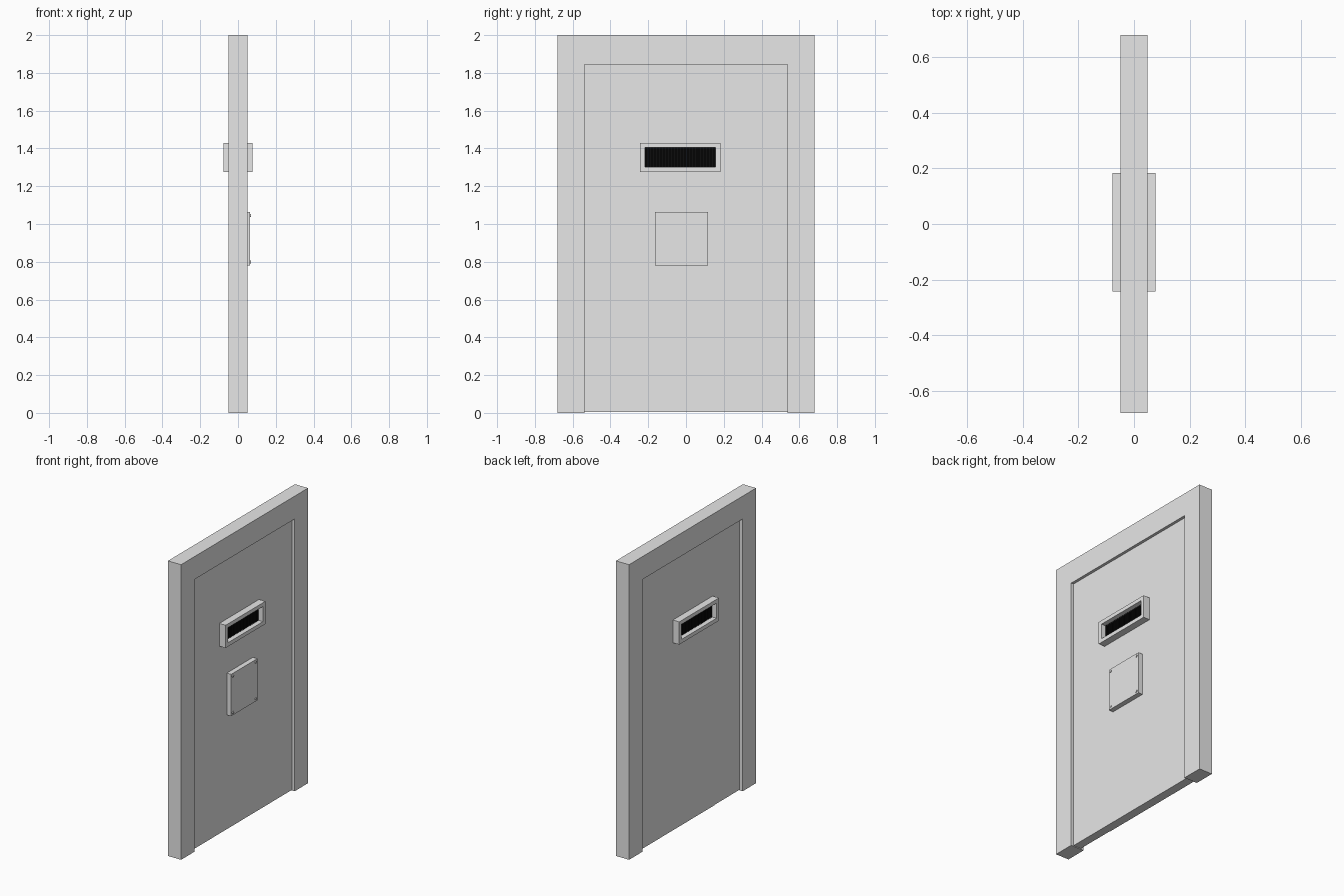
import bpy
import bmesh
from mathutils import Matrix, Vector

cube = bpy.data.objects.get("Cube")
if cube:
    bpy.data.objects.remove(cube, do_unlink=True)


def material(name, value):
    m = bpy.data.materials.new(name)
    m.use_nodes = True
    colour = (value, value, value, 1)
    m.diffuse_color = colour
    m.node_tree.nodes["Principled BSDF"].inputs["Base Color"].default_value = colour
    return m


GREY = material("light grey", 0.8)
BLACK = material("black", 0.004)


def finish(name, bm, mat):
    bmesh.ops.recalc_face_normals(bm, faces=bm.faces)
    mesh = bpy.data.meshes.new(name)
    bm.to_mesh(mesh)
    bm.free()
    mesh.materials.append(mat)
    ob = bpy.data.objects.new(name, mesh)
    bpy.context.collection.objects.link(ob)
    return ob


def add_box(bm, xs, ys, zs):
    size = Vector((xs[1] - xs[0], ys[1] - ys[0], zs[1] - zs[0]))
    mid = Vector((sum(xs), sum(ys), sum(zs))) / 2
    bmesh.ops.create_cube(bm, size=1, matrix=Matrix.Translation(mid) @ Matrix.Diagonal(size).to_4x4())


def box(name, xs, ys, zs, mat=GREY):
    bm = bmesh.new()
    add_box(bm, xs, ys, zs)
    return finish(name, bm, mat)


def prism(name, outline, x0, x1):
    """Extrude a y-z outline along x."""
    bm = bmesh.new()
    face = bm.faces.new([bm.verts.new((x0, y, z)) for y, z in outline])
    moved = bmesh.ops.extrude_face_region(bm, geom=[face])["geom"]
    bmesh.ops.translate(bm, vec=(x1 - x0, 0, 0),
                        verts=[v for v in moved if isinstance(v, bmesh.types.BMVert)])
    return finish(name, bm, GREY)


# Door surround, open at the floor
W, IN, TOP = 0.68, 0.537, 1.845
prism("door_frame", [(-W, 0), (-W, 2), (W, 2), (W, 0),
                     (IN, 0), (IN, TOP), (-IN, TOP), (-IN, 0)], -0.049, 0.049)

# Door leaf, with a shallow step along one edge of its rear face
SEAM = -0.26
prism_z = (0.005, TOP)
box("door_leaf", (-0.03, 0.03), (SEAM, IN), prism_z)
box("door_leaf_edge", (-0.027, 0.03), (-IN, SEAM), prism_z)

# Viewing hatch on both faces: rim, dark backing and close-set bars
Y0, Y1, Z0, Z1 = -0.243, 0.183, 1.276, 1.43
RIM = 0.026
BARS = 24
for side, label in ((1, "left"), (-1, "right")):
    def span(a, b):
        return sorted((side * a, side * b))
    bm = bmesh.new()
    for zs in ((Z0, Z0 + RIM), (Z1 - RIM, Z1)):
        add_box(bm, span(0.025, 0.077), (Y0, Y1), zs)
    for ys in ((Y0, Y0 + RIM), (Y1 - RIM, Y1)):
        add_box(bm, span(0.025, 0.077), ys, (Z0 + RIM, Z1 - RIM))
    finish("hatch_rim_" + label, bm, GREY)

    box("hatch_backing_" + label, span(0.031, 0.038),
        (Y0 + RIM, Y1 - RIM), (Z0 + RIM, Z1 - RIM), BLACK)
    bm = bmesh.new()
    pitch = (Y1 - Y0 - 2 * RIM) / BARS
    for i in range(BARS):
        y = Y0 + RIM + (i + 0.5) * pitch
        add_box(bm, span(0.036, 0.046), (y - pitch / 4, y + pitch / 4), (Z0 + RIM, Z1 - RIM))
    finish("hatch_bars_" + label, bm, BLACK)

# Cover plate with a screw in each corner
PY, PZ = (-0.163, 0.117), (0.78, 1.063)
box("cover_plate", (0.028, 0.063), PY, PZ)
bm = bmesh.new()
for y in (PY[0] + 0.018, PY[1] - 0.018):
    for z in (PZ[0] + 0.018, PZ[1] - 0.018):
        bmesh.ops.create_cone(bm, cap_ends=True, segments=12, radius1=0.008, radius2=0.008, depth=0.01,
                              matrix=Matrix.Translation((0.063, y, z)) @ Matrix.Rotation(1.5708, 4, "Y"))
finish("plate_screws", bm, GREY)
